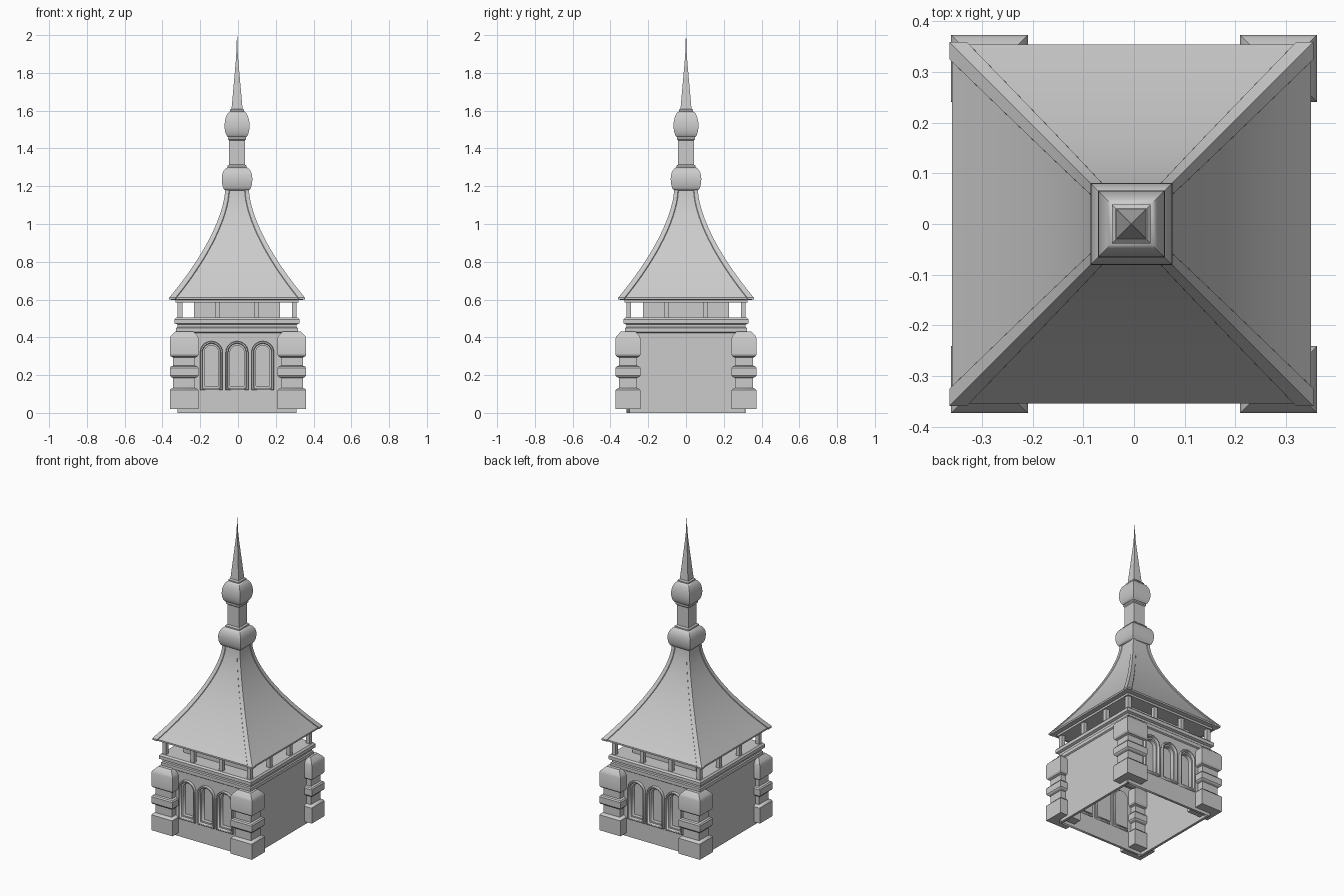
import bpy, math

if "Cube" in bpy.data.objects:
    bpy.data.objects.remove(bpy.data.objects["Cube"])

CX = -0.005  # the tower axis sits slightly left of the corner piers


def make(name, verts, faces, smooth=True):
    me = bpy.data.meshes.new(name)
    me.from_pydata(verts, [], faces)
    ob = bpy.data.objects.new(name, me)
    bpy.context.collection.objects.link(ob)
    bpy.ops.object.select_all(action='DESELECT')
    ob.select_set(True)
    bpy.context.view_layer.objects.active = ob
    if smooth:
        bpy.ops.object.shade_smooth_by_angle(angle=math.radians(30))
    return ob


def loft(name, rings):
    n = len(rings[0])
    verts = [p for r in rings for p in r]
    faces = [(k * n + i, k * n + (i + 1) % n, (k + 1) * n + (i + 1) % n, (k + 1) * n + i)
             for k in range(len(rings) - 1) for i in range(n)]
    faces += [tuple(range(n))[::-1], tuple(range(len(verts) - n, len(verts)))]
    return make(name, verts, faces)


def rect(cx, cy, hx, hy, z):
    return [(cx - hx, cy - hy, z), (cx + hx, cy - hy, z), (cx + hx, cy + hy, z), (cx - hx, cy + hy, z)]


def square_loft(name, profile):
    return loft(name, [rect(CX, 0, h, h, z) for h, z in profile])


def box(name, cx, cy, hx, hy, z0, z1):
    return loft(name, [rect(cx, cy, hx, hy, z0), rect(cx, cy, hx, hy, z1)])


def arch(cx, half, z0, z1, n=12):
    spring = z1 - half
    return [(cx - half, z0), (cx + half, z0)] + [
        (cx + half * math.cos(math.pi * i / n), spring + half * math.sin(math.pi * i / n))
        for i in range(n + 1)]


def plate(name, outlines, y, depth, bevel=0.0):
    """Filled outline with holes, standing in the xz plane, centred on y."""
    cu = bpy.data.curves.new(name, 'CURVE')
    cu.dimensions = '2D'
    cu.fill_mode = 'BOTH'
    cu.extrude = depth / 2 - bevel
    cu.bevel_depth = bevel
    cu.bevel_resolution = 0
    cu.offset = -bevel
    for pts in outlines:
        s = cu.splines.new('POLY')
        s.points.add(len(pts) - 1)
        for p, (x, z) in zip(s.points, pts):
            p.co = (x, z, 0, 1)
        s.use_cyclic_u = True
    ob = bpy.data.objects.new(name, cu)
    ob.rotation_euler = (math.pi / 2, 0, 0)
    ob.location.y = y
    bpy.context.collection.objects.link(ob)
    bpy.ops.object.select_all(action='DESELECT')
    ob.select_set(True)
    bpy.context.view_layer.objects.active = ob
    bpy.ops.object.convert(target='MESH')
    return ob


# Hollow body: plain side walls, front and back walls with three arched windows
H = 0.314
for s in (-1, 1):
    box("side_wall", CX + s * (H - 0.008), 0, 0.008, H - 0.001, 0, 0.43)
    windows = [CX + k * 0.136 for k in (-1, 0, 1)]
    outer = [(CX - H, 0), (CX + H, 0), (CX + H, 0.43), (CX - H, 0.43)]
    plate("window_wall", [outer] + [arch(x, 0.05, 0.13, 0.37) for x in windows], s * (H - 0.008), 0.016)
    for x in windows:
        plate("window_frame", [arch(x, 0.06, 0.12, 0.38), arch(x, 0.047, 0.133, 0.367)],
              s * (H - 0.004), 0.036, 0.003)
        plate("window_inner_frame", [arch(x, 0.049, 0.13, 0.369), arch(x, 0.037, 0.142, 0.357)],
              s * (H - 0.018), 0.032)
        plate("window_panel", [arch(x, 0.04, 0.14, 0.36)], s * (H - 0.031), 0.006)

# Banded corner piers
PIER = [(0, .02), (0, .12), (.007, .128), (.018, .132), (.018, .185), (.006, .19), (0, .198),
        (0, .238), (.006, .246), (.018, .25), (.018, .293), (.006, .298), (0, .308),
        (0, .395), (.006, .408), (.03, .432)]
for sx in (-1, 1):
    for sy in (-1, 1):
        loft("corner_pier", [rect(sx * .285, sy * .307, .076 - i, .066 - i, z) for i, z in PIER])

# Cornice
square_loft("cornice", [(.31, .42), (.322, .428), (.322, .45), (.316, .455), (.316, .468),
                        (.331, .474), (.331, .495), (.322, .505)])

# Open gallery: posts on every side around an inner core, carrying a beam
box("gallery_core", CX, 0, .228, .228, .5, .6)
P = .303
spots = [-P, -.102, .102, P]
for a in spots:
    for b in spots:
        if abs(a) == P or abs(b) == P:
            box("gallery_post", CX + a, b, .013, .013, .5, .59)
square_loft("eave_beam", [(.325, .585), (.325, .602)])


# Flared roof with raised hip strips
def hip_ring(h, w, e, z):
    pts = []
    for k in range(4):
        c, s = round(math.cos(k * math.pi / 2)), round(math.sin(k * math.pi / 2))
        for x, y in ((h, h - w), (h + e, h - w + e), (h + e, h + e), (h - w + e, h + e), (h - w, h)):
            pts.append((CX + c * x - s * y, s * x + c * y, z))
    return pts


roof = [hip_ring(.335, .03, .004, .598), hip_ring(.354, .03, .005, .6)]
for i in range(21):
    t = i / 20
    roof.append(hip_ring(.06 + .294 * (1 - t) ** 1.6, .034 - .014 * t, .005 - .002 * t, .61 + .57 * t))
loft("roof", roof)


# Two knobs, shaft and needle spire, all square in plan
def bulge(r0, r1, r2, z0, zm, z1, n=6):
    a = [(r0 + (r1 - r0) * math.sin(i / n * math.pi / 2), zm - (zm - z0) * math.cos(i / n * math.pi / 2))
         for i in range(n)]
    b = [(r2 + (r1 - r2) * math.cos(i / n * math.pi / 2), zm + (z1 - zm) * math.sin(i / n * math.pi / 2))
         for i in range(n + 1)]
    return a + b


square_loft("lower_knob", bulge(.06, .081, .045, 1.178, 1.24, 1.3))
square_loft("lower_collar", [(.045, 1.295), (.051, 1.299), (.051, 1.307), (.043, 1.314)])
square_loft("shaft", [(.042, 1.3), (.042, 1.455)])
square_loft("upper_collar", [(.042, 1.443), (.048, 1.449), (.048, 1.457), (.044, 1.463)])
square_loft("upper_knob", bulge(.042, .066, .032, 1.458, 1.52, 1.597))
square_loft("spire_collar", [(.032, 1.592), (.038, 1.596), (.038, 1.603), (.031, 1.61)])
square_loft("spire", [(.03, 1.6), (.022, 1.69), (.014, 1.78), (.007, 1.86), (.003, 1.92), (.0008, 2.0)])
